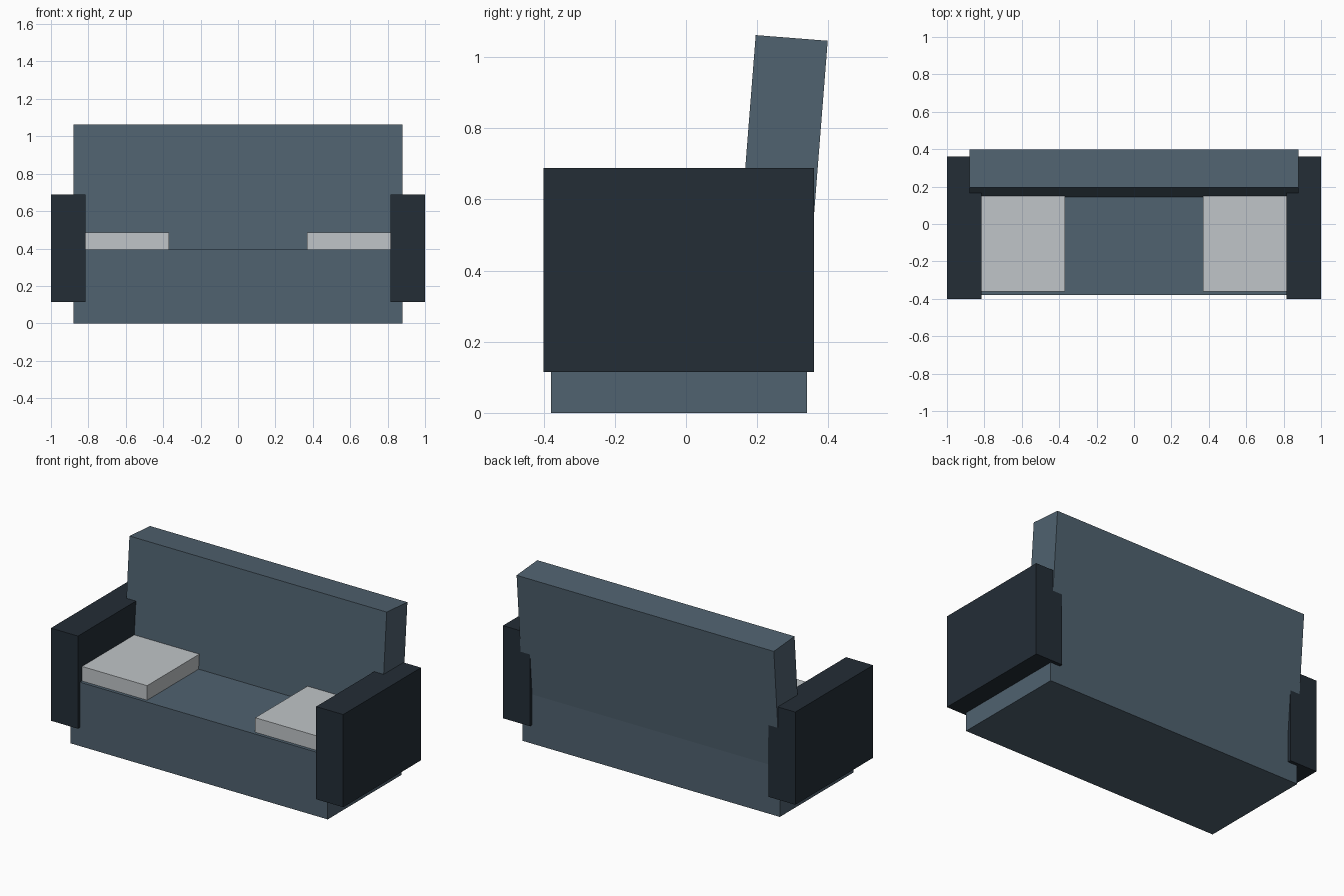
import bpy
import math
from mathutils import Matrix, Vector

if "Cube" in bpy.data.objects:
    bpy.data.objects.remove(bpy.data.objects["Cube"])


def material(name, color):
    m = bpy.data.materials.new(name)
    m.diffuse_color = (*color, 1.0)
    m.use_nodes = True
    m.node_tree.nodes["Principled BSDF"].inputs["Base Color"].default_value = m.diffuse_color
    return m


slate = material("slate_blue", (0.080, 0.122, 0.160))
navy = material("dark_navy", (0.0168, 0.0262, 0.037))
light = material("light_grey", (0.527, 0.558, 0.578))


def box(name, lo, hi, mat):
    """Axis-aligned box between two corners."""
    lo, hi = Vector(lo), Vector(hi)
    bpy.ops.mesh.primitive_cube_add(size=1)
    ob = bpy.context.object
    ob.name = name
    ob.data.transform(Matrix.Translation((lo + hi) / 2) @ Matrix.Diagonal((*(hi - lo), 1)))
    ob.data.materials.append(mat)
    return ob


# Seat base
box("seat_base", (-0.88, -0.38, 0), (0.88, 0.34, 0.395), slate)

# Backrest, modelled upright around its top front edge, then leaned back
back = box("backrest", (-0.88, 0, -0.85), (0.88, 0.203, 0), slate)
back.location = (0, 0.196, 1.062)
back.rotation_euler.x = -math.radians(4.5)

# Armrests and seat cushions on both sides
for side, s in (("left", -1), ("right", 1)):
    a, b = sorted((s * 0.815, s * 1.0))
    box(side + "_armrest", (a, -0.40, 0.115), (b, 0.36, 0.688), navy)
    a, b = sorted((s * 0.37, s * 0.83))
    box(side + "_cushion", (a, -0.36, 0.39), (b, 0.16, 0.485), light)
